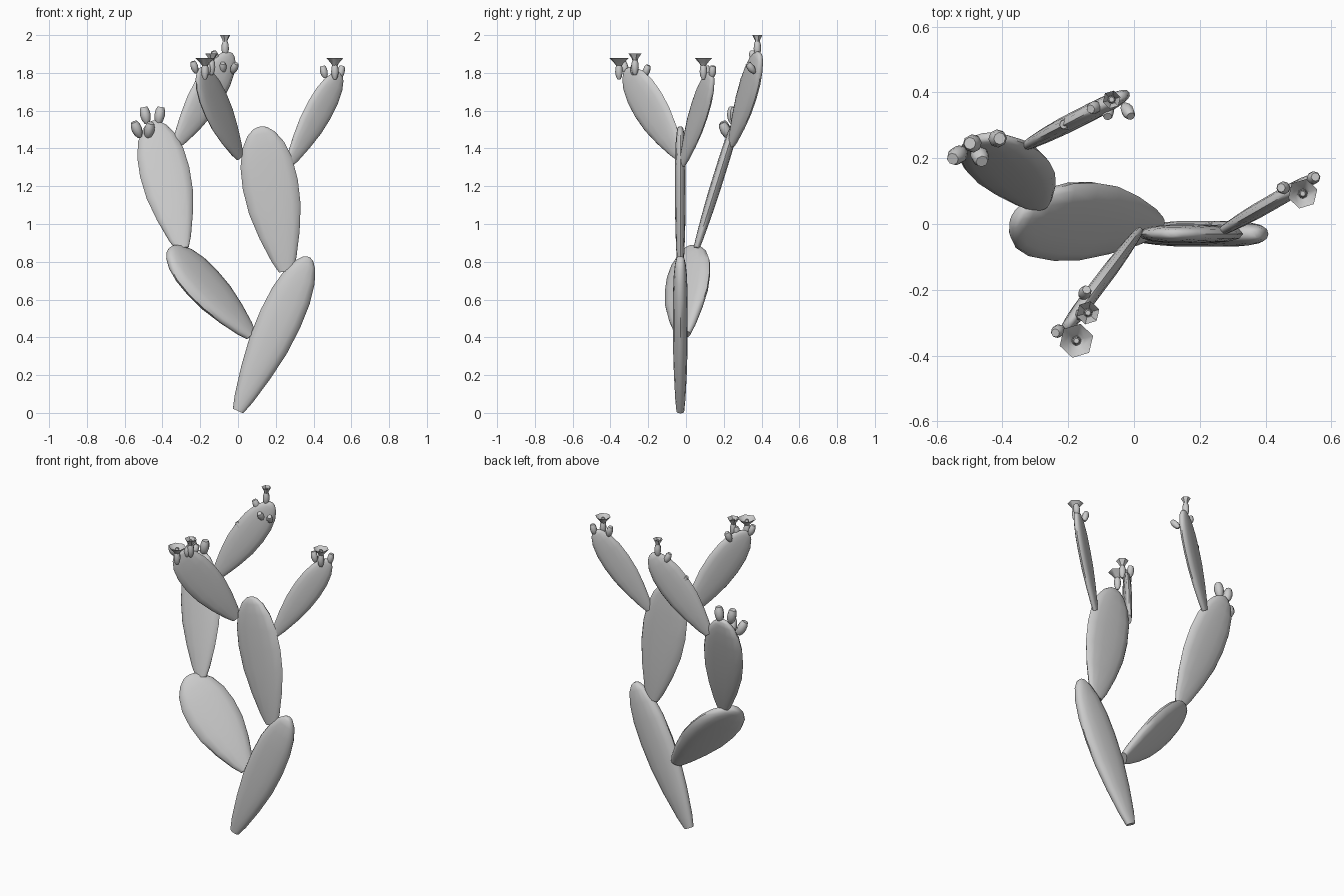
import bpy, bmesh, math
from mathutils import Vector

if "Cube" in bpy.data.objects:
    bpy.data.objects.remove(bpy.data.objects["Cube"])

# profiles: (position along axis, half width factor)
PAD = [(0, .26), (.08, .45), (.25, .73), (.43, .94), (.6, 1), (.75, .94),
       (.87, .76), (.95, .5), (.99, .25), (1, .08)]
FRUIT = [(0, .4), (.2, .8), (.5, 1), (.8, .9), (1, .65)]


def loft(name, base, tip, normal, rings, sides, power=1.0, capped=True):
    """Skin rings of (t, half_width, half_thickness) along base -> tip."""
    base, tip = Vector(base), Vector(tip)
    axis = (tip - base).normalized()
    side = Vector(normal).cross(axis).normalized()
    norm = axis.cross(side)
    bm = bmesh.new()
    loops = []
    for t, w, h in rings:
        c = base.lerp(tip, t)
        loop = []
        for i in range(sides):
            a = 2 * math.pi * i / sides
            ca, sa = math.cos(a), math.sin(a)
            loop.append(bm.verts.new(
                c + side * w * math.copysign(abs(ca) ** power, ca)
                + norm * h * math.copysign(abs(sa) ** power, sa)))
        loops.append(loop)
    for lo, hi in zip(loops, loops[1:]):
        for i in range(sides):
            j = (i + 1) % sides
            bm.faces.new((lo[i], lo[j], hi[j], hi[i]))
    if capped:
        bm.faces.new(loops[0][::-1])
        bm.faces.new(loops[-1])
    bmesh.ops.recalc_face_normals(bm, faces=bm.faces)
    me = bpy.data.meshes.new(name)
    bm.to_mesh(me)
    bm.free()
    ob = bpy.data.objects.new(name, me)
    bpy.context.collection.objects.link(ob)
    bpy.context.view_layer.objects.active = ob
    ob.select_set(True)
    bpy.ops.object.shade_smooth_by_angle(angle=math.radians(50))
    ob.select_set(False)
    return ob


def pad(name, base, tip, normal, width, thick):
    rings = [(t, width * f, thick * min(1, f ** .5 * 1.02)) for t, f in PAD]
    loft(name, base, tip, normal, rings, 14, .85)


def fruit(name, centre, lean=(0, 0, 1), length=.075, r=.024):
    c, d = Vector(centre), Vector(lean).normalized() * length / 2
    loft(name, c - d, c + d, (.1, -1, .05), [(t, r * f, r * f) for t, f in FRUIT], 8)


def flower(name, centre, r):
    # fruit below, open six-sided cup, central bud
    c = Vector(centre)
    fruit(name + "_fruit", c - Vector((0, 0, .055)), length=.08, r=.02)
    loft(name + "_petals", c - Vector((0, 0, .025)), c + Vector((0, 0, .018)), (.3, -1, 0),
         [(0, .012, .012), (.4, r * .5, r * .5), (1, r, r)], 6, capped=False)
    fruit(name + "_centre", c - Vector((0, 0, .005)), length=.03, r=.012)


# pads
pad("trunk_pad", (0, -.03, .01), (.375, -.03, .825), (0, -1, 0), .115, .04)
pad("left_lower_pad", (.07, -.01, .41), (-.36, .02, .875), (.54, -.62, .56), .15, .042)
pad("left_upper_pad", (-.295, .055, .87), (-.45, .265, 1.545), (0, -.95, .32), .133, .03)
pad("back_top_pad", (-.325, .24, 1.42), (-.035, .39, 1.905), (.43, -.9, 0), .095, .027)
pad("centre_pad", (.255, -.03, .75), (.115, -.03, 1.515), (0, -1, 0), .148, .029)
pad("right_top_pad", (.27, -.02, 1.315), (.54, .135, 1.80), (.5, -.87, 0), .082, .024)
pad("front_top_pad", (.01, -.03, 1.355), (-.205, -.315, 1.82), (.8, -.6, 0), .108, .024)

# fruits: centre, lean
fruits = [
    ((-.535, .21, 1.5), (-.4, -.3, 1)), ((-.49, .245, 1.575), (-.2, 0, 1)),
    ((-.47, .21, 1.495), (.2, -.5, 1)), ((-.415, .26, 1.575), (.15, 0, 1)),
    ((-.2, .305, 1.745), (-.5, -.1, 1)), ((-.12, .355, 1.885), (-.4, -.2, 1)),
    ((-.08, .345, 1.825), (0, -.7, 1)), ((-.02, .345, 1.825), (.4, -.7, 1)),
    ((.455, .11, 1.805), (-.25, 0, 1)), ((.545, .14, 1.805), (.2, .1, 1)),
    ((-.15, -.21, 1.81), (.2, .35, 1)), ((-.23, -.325, 1.83), (-.3, -.2, 1)),
    ((-.16, -.275, 1.82), (.1, .1, 1)),
]
for i, (c, lean) in enumerate(fruits):
    big = i < 4
    fruit(f"fruit_{i + 1}", c, lean, .09 if big else .065, .028 if big else .02)

# flowers
flower("front_flower", (-.175, -.355, 1.86), .053)
flower("front_small_flower", (-.14, -.27, 1.885), .036)
flower("right_flower", (.513, .092, 1.86), .046)
flower("top_flower", (-.068, .378, 1.982), .028)
